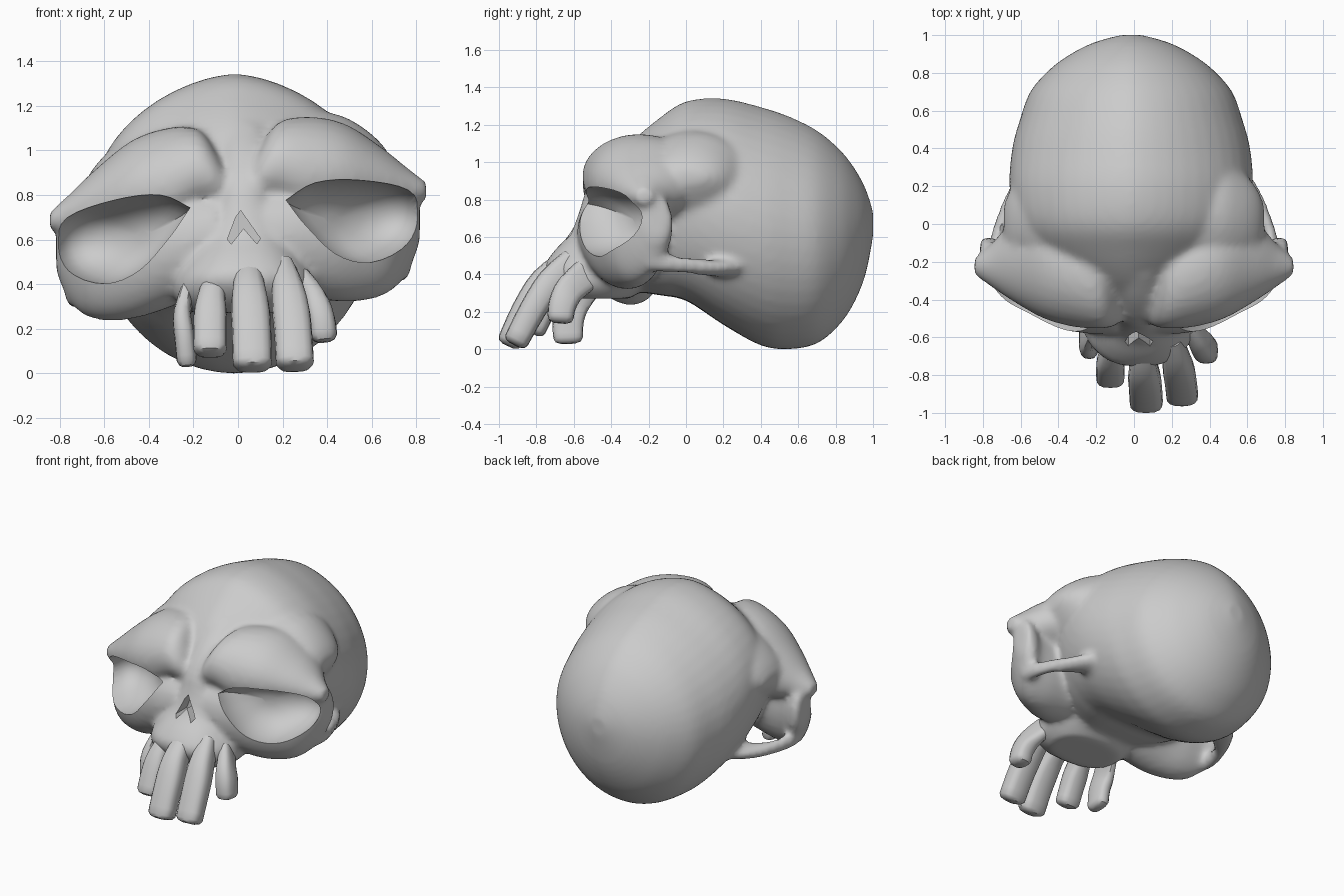
import bpy, bmesh
from math import cos, sin, pi
from mathutils import Vector

if "Cube" in bpy.data.objects:
    bpy.data.objects.remove(bpy.data.objects["Cube"])

TILT = 0.08  # the face leans: right side higher than left


def loft(name, rings):
    """Skin a stack of closed rings and cap both ends."""
    bm = bmesh.new()
    vs = [[bm.verts.new(p) for p in r] for r in rings]
    n = len(rings[0])
    for a, b in zip(vs, vs[1:]):
        for i in range(n):
            j = (i + 1) % n
            bm.faces.new((a[i], a[j], b[j], b[i]))
    bm.faces.new(vs[0])
    bm.faces.new(vs[-1])
    bmesh.ops.recalc_face_normals(bm, faces=bm.faces)
    me = bpy.data.meshes.new(name)
    bm.to_mesh(me)
    bm.free()
    ob = bpy.data.objects.new(name, me)
    bpy.context.collection.objects.link(ob)
    return ob


def power(t, e):
    return abs(t) ** e * (1 if t > 0 else -1)


def oval(c, u, v, n=28, e=1.0):
    """Ring around c with half axes u and v; e below 1 makes it boxier."""
    c, u, v = Vector(c), Vector(u), Vector(v)
    angles = [2 * pi * i / n for i in range(n)]
    return [c + u * power(cos(a), e) + v * power(sin(a), e) for a in angles]


def smooth_path(pts, steps=4):
    """Catmull-Rom interpolation of tuples, used to round the lofts."""
    out = []
    for i in range(len(pts) - 1):
        p0, p1, p2, p3 = (pts[max(i - 1, 0)], pts[i], pts[i + 1], pts[min(i + 2, len(pts) - 1)])
        for k in range(steps):
            t = k / steps
            out.append(tuple(0.5 * (2 * b + (c - a) * t + (2 * a - 5 * b + 4 * c - d) * t * t
                                    + (3 * b - a - 3 * c + d) * t ** 3)
                             for a, b, c, d in zip(p0, p1, p2, p3)))
    return out + [tuple(pts[-1])]


def side(p, s):
    """Put a right-hand point on side s and lean it with the face."""
    return Vector((s * p[0], p[1], p[2] + TILT * s * p[0]))


def x_loft(name, rows, s):
    """Loft across x; rows are x, front y, back y, bottom z, top z."""
    rings = [[side(p, s) for p in oval((x, (f + b) / 2, (lo + hi) / 2),
                                       (0, (b - f) / 2, 0), (0, 0, (hi - lo) / 2))]
             for x, f, b, lo, hi in smooth_path(rows)]
    return loft(name, rings)


# Braincase: y, bottom z, top z, half width; narrow crown, flatter base towards the front
case = [(-.42, .5, .95, .2), (-.3, .33, 1.1, .37), (-.15, .29, 1.23, .53), (0, .26, 1.325, .61),
        (.2, .13, 1.34, .645), (.4, .02, 1.295, .63), (.55, 0, 1.245, .59), (.7, .03, 1.17, .535),
        (.82, .13, 1.07, .43), (.9, .25, .97, .32), (.96, .4, .86, .2), (1.0, .6, .74, .06)]
rings = []
for y, lo, hi, w in smooth_path(case):
    mid, h = (lo + hi) / 2, (hi - lo) / 2
    base = min(1, max(.6, .6 + y))
    ring = []
    for i in range(48):
        a = 2 * pi * i / 48
        ring.append(Vector((w * power(cos(a), 1.22 if sin(a) > 0 else base) - .015, y, mid + h * sin(a))))
    rings.append(ring)
skull = loft("skull", rings)
parts = [skull]

# Muzzle and nose bridge: z, half width, front y, back y
muzzle = [(.27, .24, -.62, -.3), (.34, .31, -.71, -.2), (.43, .31, -.76, -.1), (.52, .26, -.71, -.1),
          (.62, .2, -.62, -.1), (.74, .16, -.57, -.1), (.86, .13, -.53, -.1),
          (1.0, .12, -.42, -.1), (1.12, .1, -.28, -.05)]
parts.append(loft("muzzle", [oval((.03, (f + b) / 2, z), (w, 0, 0), (0, (b - f) / 2, 0), e=.85)
                             for z, w, f, b in smooth_path(muzzle)]))

brow = [(.05, -.5, -.4, .8, .88), (.1, -.54, -.25, .76, 1.0), (.18, -.555, -.05, .72, 1.11),
        (.32, -.545, .05, .62, 1.125), (.48, -.5, .1, .62, 1.08), (.64, -.41, .02, .66, .965),
        (.76, -.33, -.11, .68, .86), (.845, -.27, -.18, .71, .79)]
orbit = [(.1, -.58, -.1, .42, .84), (.25, -.58, -.08, .34, .86), (.42, -.55, -.1, .29, .88),
         (.56, -.49, -.1, .28, .87), (.68, -.42, -.1, .31, .85), (.76, -.32, -.07, .39, .8),
         (.815, -.22, -.08, .52, .74)]
# Broad temple swelling that fades back along the braincase
temple = [(.3, -.3, .4, .5, 1.16), (.46, -.26, .36, .58, 1.12), (.57, -.22, .28, .66, 1.05),
          (.65, -.16, .19, .76, .97), (.69, -.08, .1, .83, .9)]
# Cheek arch: x, y, z, half width, half height
arch = [(.73, -.22, .42, .05, .06), (.73, -.1, .4, .035, .05), (.69, .03, .39, .035, .045),
        (.62, .13, .385, .06, .045), (.54, .22, .39, .08, .05), (.46, .3, .4, .08, .05)]
eye = [(.22, .765), (.35, .83), (.55, .82), (.73, .76), (.78, .64), (.73, .52),
       (.58, .45), (.43, .5), (.3, .64)]
eye = smooth_path(eye + eye[:1])[:-1]

cutters = []
for s in (-1, 1):
    parts.append(x_loft("brow", brow, s))
    parts.append(x_loft("orbit", orbit, s))
    parts.append(x_loft("temple", temple, s))
    parts.append(loft("cheek_arch", [[side(p, s) for p in oval(a[:3], (a[3], a[3] * .5, 0), (0, 0, a[4]), 12)]
                                     for a in smooth_path(arch)]))
    # Bowl-shaped eye socket cutter: offset inward, scale
    rings = []
    for d, k in ((-.35, 1), (0, 1), (.06, .94), (.12, .83), (.17, .66), (.21, .43), (.225, .15)):
        ring = []
        for x, z in eye:
            x, z = .52 + (x - .52) * k, .65 + (z - .65) * k
            y = -.57 + 1.25 * max(x - .22, 0) ** 2
            ring.append(side((x - .4 * d, y + .9 * d, z), s))
        rings.append(ring)
    cutters.append(loft("socket_cutter", rings))

# Nose opening, an upside-down V
nose = [(.012, .73), (.04, .69), (.1, .605), (.085, .58), (.025, .65), (-.03, .58), (-.048, .6), (-.01, .7)]
cutters.append(loft("nose_cutter", [[Vector((x, y, z)) for x, z in nose] for y in (-.9, -.5)]))

# Fuse the bone parts, then carve the openings
bpy.ops.object.select_all(action='DESELECT')
for p in parts:
    p.select_set(True)
bpy.context.view_layer.objects.active = skull
bpy.ops.object.join()
m = skull.modifiers.new("fuse", 'REMESH')
m.mode = 'VOXEL'
m.voxel_size = .02
m = skull.modifiers.new("soften", 'SMOOTH')
m.factor, m.iterations = .5, 8
for c in cutters:
    c.hide_render = True
    m = skull.modifiers.new("carve", 'BOOLEAN')
    m.operation, m.object, m.solver = 'DIFFERENCE', c, 'EXACT'
dg = bpy.context.evaluated_depsgraph_get()
baked = bpy.data.meshes.new_from_object(skull.evaluated_get(dg))
skull.modifiers.clear()
skull.data = baked
for c in cutters:
    bpy.data.objects.remove(c)


# Teeth: centre path root to tip, half width, half thickness
def tooth(name, path, w, d):
    pts = [Vector(p) for p in smooth_path(path, 3)]
    rings = []
    for i, p in enumerate(pts):
        t = (pts[min(i + 1, len(pts) - 1)] - pts[max(i - 1, 0)]).normalized()
        u = (Vector((1, 0, 0)) - t * t.x).normalized()
        k = .6 + .4 * min(1, 2 * i / (len(pts) - 1))
        rings.append(oval(p, u * w * k, t.cross(u) * d * (1.15 - .25 * i / len(pts)), 16, .7))
    for k, off in ((.8, .02), (.45, .03)):
        rings.append(oval(pts[-1] + t * off, u * w * k, t.cross(u) * d * k, 16, .7))
    return loft(name, rings)


teeth = [
    tooth("tooth_center", [(.045, -.62, .46), (.05, -.76, .36), (.06, -.86, .21), (.065, -.94, .045)], .088, .072),
    tooth("tooth_right", [(.2, -.6, .46), (.225, -.72, .36), (.245, -.82, .21), (.255, -.905, .05)], .085, .072),
    tooth("tooth_left", [(-.1, -.6, .43), (-.12, -.7, .32), (-.125, -.76, .22), (-.125, -.81, .11)], .075, .068),
    tooth("tooth_far_left", [(-.22, -.52, .38), (-.25, -.6, .26), (-.24, -.63, .16), (-.23, -.63, .06)], .045, .085),
    tooth("tooth_far_right", [(.29, -.53, .4), (.345, -.62, .32), (.375, -.66, .24), (.385, -.67, .17)], .06, .075),
]

bpy.ops.object.select_all(action='DESELECT')
for ob in [skull] + teeth:
    ob.select_set(True)
bpy.context.view_layer.objects.active = skull
bpy.ops.object.shade_smooth_by_angle(angle=.7)
